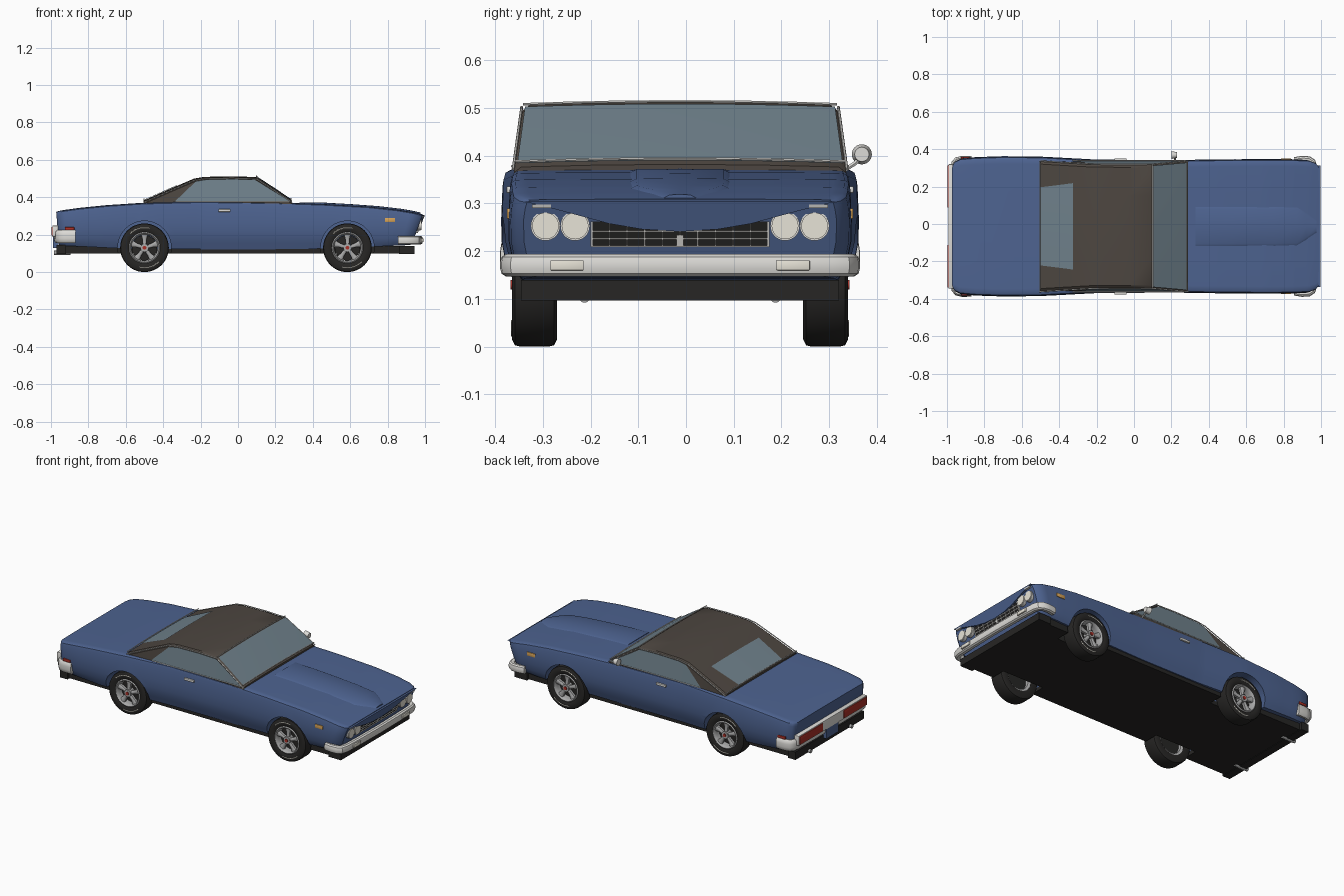
import bpy, bmesh
from math import sin, cos, pi, radians, hypot
from mathutils import Matrix, Vector

if "Cube" in bpy.data.objects:
    bpy.data.objects.remove(bpy.data.objects["Cube"])

COLORS = dict(blue=(.075, .125, .28), dark=(.02, .019, .018), vinyl=(.075, .062, .052), glass=(.16, .22, .26),
              chrome=(.72, .71, .68), lamp=(.8, .77, .68), red=(.4, .03, .02), amber=(.7, .38, .1), steel=(.4, .4, .4))
MATS = {}
for n, c in COLORS.items():
    MATS[n] = bpy.data.materials.new(n)
    MATS[n].diffuse_color = (*c, 1)

def finish(name, bm, mat):
    bmesh.ops.recalc_face_normals(bm, faces=bm.faces)
    me = bpy.data.meshes.new(name)
    bm.to_mesh(me)
    bm.free()
    ob = bpy.data.objects.new(name, me)
    bpy.context.collection.objects.link(ob)
    me.materials.append(MATS[mat])
    return ob

def loft(name, rings, mat, closed=False):
    bm = bmesh.new()
    vs = [[bm.verts.new(p) for p in r] for r in rings]
    n = len(rings[0])
    for i in range(len(vs) - (0 if closed else 1)):
        a, b = vs[i], vs[(i + 1) % len(vs)]
        for j in range(n):
            k = (j + 1) % n
            bm.faces.new((a[j], a[k], b[k], b[j]))
    if not closed:
        bm.faces.new(vs[0])
        bm.faces.new(vs[-1])
    return finish(name, bm, mat)

def sheet(name, rows, mat):
    bm = bmesh.new()
    vs = [[bm.verts.new(p) for p in r] for r in rows]
    for a, b in zip(vs, vs[1:]):
        for j in range(len(a) - 1):
            bm.faces.new((a[j], a[j + 1], b[j + 1], b[j]))
    return finish(name, bm, mat)

def box(name, lo, hi, mat, bevel=0):
    bm = bmesh.new()
    lo, hi = Vector(lo), Vector(hi)
    bmesh.ops.create_cube(bm, size=1, matrix=Matrix.Translation((lo + hi) / 2) @ Matrix.Diagonal((*(hi - lo), 1)))
    if bevel:
        bmesh.ops.bevel(bm, geom=bm.edges[:], offset=bevel, segments=2, affect='EDGES', profile=.5)
    return finish(name, bm, mat)

def cyl(name, c, r, depth, axis, mat, r2=None, seg=32):
    bm = bmesh.new()
    rot = Matrix.Rotation(pi / 2, 4, 'Y' if axis == 'X' else 'X')
    bmesh.ops.create_cone(bm, cap_ends=True, segments=seg, radius1=r, radius2=r2 or r, depth=depth,
                          matrix=Matrix.Translation(c) @ rot)
    return finish(name, bm, mat)

def tube(name, pts, r, mat):
    cu = bpy.data.curves.new(name, 'CURVE')
    cu.dimensions = '3D'
    cu.bevel_depth, cu.bevel_resolution, cu.use_fill_caps = r, 1, True
    sp = cu.splines.new('POLY')
    sp.points.add(len(pts) - 1)
    for p, q in zip(sp.points, pts):
        p.co = (*q, 1)
    cu.materials.append(MATS[mat])
    ob = bpy.data.objects.new(name, cu)
    bpy.context.collection.objects.link(ob)
    bpy.ops.object.select_all(action='DESELECT')
    ob.select_set(True)
    bpy.context.view_layer.objects.active = ob
    bpy.ops.object.convert(target='MESH')

def interp(table, x, k=1):
    for a, b in zip(table, table[1:]):
        if x <= b[0]:
            t = max(0, (x - a[0]) / (b[0] - a[0]))
            return a[k] + t * (b[k] - a[k])
    return table[-1][k]

# body shell: x, half width, top height, bottom height
BODY = [(-.972, .325, .322, .145), (-.96, .345, .326, .142), (-.93, .36, .332, .14), (-.85, .367, .343, .137),
        (-.7, .372, .358, .13), (-.5, .37, .371, .125), (-.2, .354, .379, .122), (.2, .351, .373, .122),
        (.45, .355, .365, .125), (.7, .357, .351, .135), (.85, .356, .335, .14), (.94, .352, .32, .143),
        (.975, .34, .312, .145), (.988, .325, .309, .147)]
stations = sorted({b[0] for b in BODY} | {-.94 + .06 * i for i in range(32)})
rings = []
for x in stations:
    w, zt, zb = (interp(BODY, x, k) for k in (1, 2, 3))
    half = [(.5 * w, zt), (.9 * w, zt - .001), (w - .012, zt - .002), (w - .004, zt - .007), (w, zt - .022),
            (w + .003, .265), (w + .002, .22), (w - .006, .18), (w - .015, .155), (w - .027, zb)]
    f = min(1, max(0, (x - .73) / .25))
    r = min(1, max(0, (-x - .7) / .26))
    prof = half + [(-y, z) for y, z in reversed(half)]
    rings.append([(x - (.36 * f - .08 * r) * (zt - z), y, z) for y, z in prof])
body = loft("body_shell", rings, 'blue')
floor = box("underbody", (-.95, -.318, .1), (.93, .318, .14), 'dark')

# wheel wells cut into body and floor
WHEELS = (-.5, .585)
for x in WHEELS:
    for s in (1, -1):
        cut = cyl("wheel_well_cutter", (x, s * .335, .13), .143, .21, 'Y', 'blue', seg=48)
        cut.hide_render = True
        for ob in (body, floor):
            m = ob.modifiers.new("well", 'BOOLEAN')
            m.object, m.operation, m.solver = cut, 'DIFFERENCE', 'EXACT'
            bpy.context.view_layer.objects.active = ob
            bpy.ops.object.modifier_apply(modifier=m.name)
        bpy.data.objects.remove(cut)

# hood bulge
rings = []
for x, w in ((.33, .1), (.45, .1), (.6, .1), (.75, .1), (.87, .098), (.92, .068), (.975, .03)):
    z = interp(BODY, x, 2)
    h = .003 if x < .4 else .006
    rings.append([(x, y, z + d) for y, d in ((-w - .004, -.01), (-w - .004, 0), (-w + .008, h), (0, h + .001),
                                             (w - .008, h), (w + .004, 0), (w + .004, -.01))])
loft("hood_bulge", rings, 'blue')

# greenhouse: roof line in side view
ROOF = [(-.505, .376), (-.36, .44), (-.235, .494), (-.18, .503), (-.03, .506), (.1, .502), (.2, .437), (.29, .376)]
def roof_w(z):
    return .347 - .018 * (z - .375) / .13
def on_roof(x, t, off=0):
    z = interp(ROOF, x)
    return (x, t * roof_w(z), z + .006 * (1 - t * t) + off)
rings = []
for x, z in ROOF:
    top = [on_roof(x, t) for t in (-.96, -.5, 0, .5, .96)]
    w = roof_w(z - .012)
    rings.append([(x, -.347, .355), (x, -w, z - .012)] + top + [(x, w, z - .012), (x, .347, .355)])
loft("vinyl_roof", rings, 'vinyl')
cols = [i / 5 - 1 for i in range(11)]
sheet("windshield", [[on_roof(x, t * .985, .004) for t in cols] for x in (.105, .2, .284)], 'glass')
sheet("rear_window", [[on_roof(x, t * w / .34, .004) for t in cols]
                      for x, w in ((-.5, .205), (-.36, .228), (-.325, .234))], 'glass')
for x, name in ((.1, "windshield_top_trim"), (.284, "windshield_base_trim"), (-.503, "rear_window_trim")):
    tube(name, [on_roof(x, t, .006 if x == .1 else .008) for t in cols], .003, 'chrome')
for s in (1, -1):
    outline = [(-.335, .38), (-.225, .485), (-.17, .494), (-.03, .497), (.09, .494), (.195, .43), (.275, .381)]
    sheet("side_window", [[(x, s * (roof_w(z) + .003), z) for x, z in outline],
                          [(x, s * (roof_w(.38) + .003), .375) for x, z in outline]], 'glass')
    tube("drip_rail", [(x, s * (roof_w(z) + .003), z - .004) for x, z in ROOF], .003, 'chrome')
    tube("belt_trim", [(x, s * .352, .378) for x in (-.33, 0, .275)], .0025, 'chrome')

# nose panels lie on the sloped front face
def nose_x(z):
    return .988 - .36 * (.309 - z)
def nose_panel(name, poly, off, mat):
    loft(name, [[(nose_x(z) - .01, y, z) for y, z in poly], [(nose_x(z) + off, y, z) for y, z in poly]], mat)
def nose_rect(name, y0, y1, z0, z1, off, mat):
    nose_panel(name, [(y0, z0), (y1, z0), (y1, z1), (y0, z1)], off, mat)
edge = [(.325, .304), (.25, .285), (.15, .258), (.08, .246), (0, .241)]
nose_panel("hood_beak", edge + [(-y, z) for y, z in reversed(edge[:-1])], .012, 'blue')
nose_rect("grille_back", -.187, .187, .21, .262, .003, 'dark')
for z in (.21, .226, .242):
    nose_rect("grille_bar", -.187, .187, z - .0015, z + .0015, .008, 'chrome')
for i in range(11):
    y = -.185 + .037 * i
    w = .003 if i in (0, 10) else .0012
    nose_rect("grille_slat", y - w, y + w, .21, .262, .007, 'chrome')
nose_rect("grille_centre_post", -.007, .007, .21, .234, .01, 'chrome')
for s in (1, -1):
    for y in (.22, .282):
        cyl("headlight_ring", (.962, s * y, .253), .031, .03, 'X', 'chrome')
        cyl("headlight", (.966, s * y, .253), .028, .03, 'X', 'lamp')
    nose_rect("headlight_brow", s * .29 - .02, s * .29 + .02, .291, .298, .013, 'chrome')

# bumpers: rounded section swept around the corner
def bumper(name, path, z0, z1, thick):
    path = path + [(x, -y) for x, y in reversed(path[:-1])]
    zc, h = (z0 + z1) / 2, (z1 - z0) / 2
    rings = []
    for i, (x, y) in enumerate(path):
        a, b = path[max(i - 1, 0)], path[min(i + 1, len(path) - 1)]
        tx, ty = b[0] - a[0], b[1] - a[1]
        d = hypot(tx, ty)
        nx, ny = ty / d, -tx / d
        if nx * x + ny * y < 0:
            nx, ny = -nx, -ny
        sec = [(-1, -.9), (-.4, -1), (-.1, -.75), (0, -.3), (0, .3), (-.1, .75), (-.4, 1), (-1, .9)]
        rings.append([(x + nx * n * thick, y + ny * n * thick, zc + k * h) for n, k in sec])
    loft(name, rings, 'chrome')
bumper("front_bumper", [(.855, .37), (.9, .377), (.94, .374), (.968, .355), (.98, .32), (.985, .2), (.988, 0)],
       .147, .194, .03)
bumper("rear_bumper", [(-.868, .376), (-.92, .377), (-.955, .368), (-.975, .345), (-.982, .3), (-.984, .15), (-.984, 0)],
       .155, .225, .025)
box("front_valance", (.86, -.333, .097), (.943, .333, .14), 'dark')
box("rear_valance", (-.97, -.333, .097), (-.92, .333, .145), 'dark')

# tail lights, plate, exhausts, side details
box("tail_panel", (-.993, -.332, .188), (-.96, .332, .248), 'chrome', .003)
box("rear_plate", (-.99, -.06, .128), (-.96, .06, .188), 'blue')
for s in (1, -1):
    ya, yb = sorted((s * .1, s * .327))
    box("tail_light", (-.997, ya, .194), (-.98, yb, .242), 'red', .003)
    box("rear_side_marker", (-.925, s * .363 - .008, .224), (-.875, s * .363 + .008, .24), 'red', .002)
    box("front_side_marker", (.785, s * .357 - .006, .268), (.84, s * .357 + .006, .29), 'amber', .002)
    box("front_indicator", (.97, s * .237 - .035, .16), (.991, s * .237 + .035, .181), 'lamp', .002)
    box("door_handle", (-.105, s * .356 - .008, .322), (-.04, s * .356 + .008, .336), 'chrome', .003)
    cyl("exhaust_pipe", (-.94, s * .2, .103), .011, .09, 'X', 'steel', seg=16)

# door mirror on one side only
tube("mirror_stem", [(.22, .345, .37), (.22, .368, .385), (.22, .38, .4)], .005, 'chrome')
cyl("door_mirror", (.215, .381, .403), .021, .03, 'X', 'chrome', .015)

# wheels
def lathe(name, x, s, prof, mat, n=48):
    loft(name, [[(x + r * cos(a), s * y, .13 + r * sin(a)) for r, y in prof]
                for a in (2 * pi * i / n for i in range(n))], mat, closed=True)
for x in WHEELS:
    cyl("axle", (x, 0, .13), .013, .5, 'Y', 'dark', seg=16)
    for s in (1, -1):
        lathe("tyre", x, s, [(.082, .262), (.115, .258), (.127, .264), (.13, .275), (.13, .335), (.127, .346),
                             (.115, .352), (.095, .352), (.082, .346)], 'dark')
        lathe("rim", x, s, [(.084, .347), (.078, .352), (.072, .345), (.069, .33), (.069, .27), (.084, .263)], 'steel')
        cyl("brake_drum", (x, s * .298, .13), .068, .02, 'Y', 'dark')
        cyl("hub", (x, s * .33, .13), .022, .04, 'Y', 'steel', seg=24)
        cyl("hub_cap", (x, s * .35, .13), .01, .01, 'Y', 'red', seg=16)
        for i in range(5):
            a = pi / 2 + 2 * pi * i / 5
            d, t = Vector((cos(a), 0, sin(a))), Vector((-sin(a), 0, cos(a)))
            c = Vector((x, 0, .13))
            loft("wheel_spoke", [[c + d * r + t * (k * w) + Vector((0, s * (y + e), 0))
                                  for k, e in ((-1, -.015), (-1, 0), (-.5, .005), (.5, .005), (1, 0), (1, -.015))]
                                 for r, w, y in ((.012, .009, .34), (.045, .011, .336), (.073, .018, .338))], 'steel')
        for a0 in (75, 255):
            arc = [radians(a0 + 6 * i) for i in range(11)]
            tube("tyre_stripe", [(x + .107 * cos(a), s * .3515, .13 + .107 * sin(a)) for a in arc], .003, 'lamp')

# smooth shading, and shift so the mirror side balances the width
bpy.ops.object.select_all(action='SELECT')
bpy.context.view_layer.objects.active = body
bpy.ops.object.shade_smooth_by_angle(angle=radians(35))
for ob in bpy.context.scene.objects:
    ob.location.y -= .0125

for m in bpy.data.materials:
    if m.users and not m.is_grease_pencil:
        m.use_nodes = True
        m.node_tree.nodes["Principled BSDF"].inputs["Base Color"].default_value = m.diffuse_color
